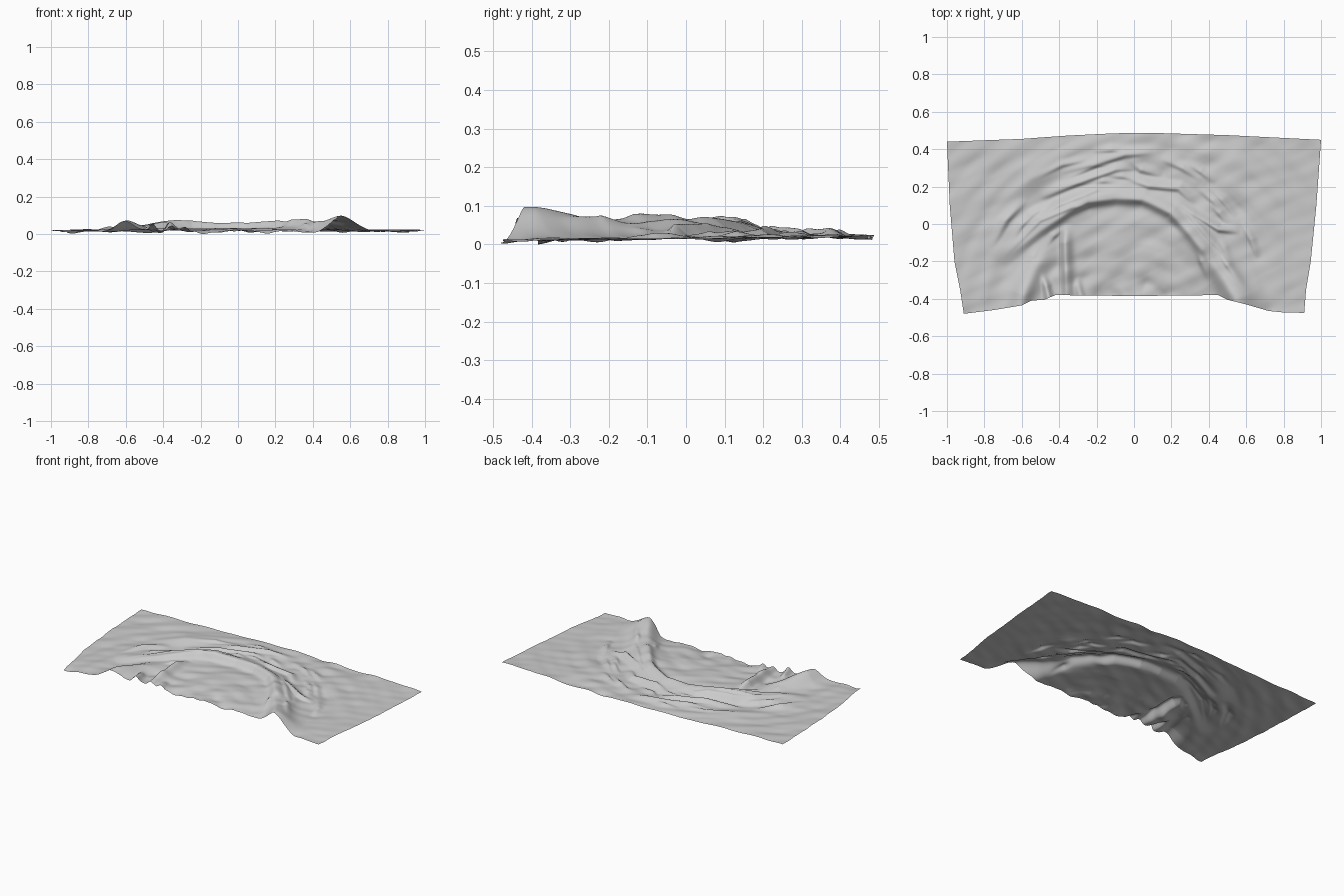
import bpy, bmesh, math, random
from mathutils import Vector, noise

default = bpy.data.objects.get("Cube")
if default:
    bpy.data.objects.remove(default)

random.seed(4)
COLS, ROWS = 260, 130

# Outline of the sheet: back and front give y along x, left and right give x along y
BACK = [(-1, .44), (-.6, .455), (-.35, .473), (-.1, .485), (.1, .487), (.5, .475), (1, .45)]
FRONT = [(-.91, -.48), (-.75, -.46), (-.6, -.435), (-.55, -.41), (-.48, -.405), (-.42, -.38), (0, -.385),
         (.45, -.38), (.5, -.405), (.6, -.43), (.72, -.465), (.8, -.473), (.91, -.475)]
LEFT = [(-.48, -.91), (-.35, -.93), (-.2, -.96), (.1, -.985), (.44, -1)]
RIGHT = [(-.475, .91), (-.35, .92), (-.2, .945), (.1, .975), (.45, 1)]

# Each fold: inner half width, outer half width, then crest points (x, y, height)
ARCH = [
    (.028, .06, [(-.73, -.21, 0), (-.5, -.03, .03), (-.35, .07, .045), (-.25, .12, .055), (-.1, .14, .038),
                 (.05, .135, .036), (.2, .06, .04), (.29, -.04, .04), (.36, -.13, .04)]),
    (.055, .1, [(.56, -.5, .078), (.55, -.4, .08), (.48, -.28, .06), (.4, -.18, .048), (.31, -.05, .03)]),
    (.05, .06, [(-.62, -.48, .052), (-.59, -.38, .052), (-.52, -.22, .03), (-.42, -.05, 0)]),
]
LEFT_PLEATS = [
    (.035, .02, [(-.36, -.4, .02), (-.365, -.25, .042), (-.37, -.1, .04), (-.36, 0, 0)]),
    (.02, .02, [(-.45, -.42, .035), (-.47, -.33, .03), (-.5, -.25, 0)]),
    (.02, .025, [(-.28, -.4, .025), (-.3, -.33, .015), (-.31, -.28, 0)]),
    (.012, .03, [(-.72, -.2, 0), (-.5, .02, .024), (-.33, .09, .03), (-.2, .1, 0)]),
    (.012, .03, [(-.62, -.03, 0), (-.4, .1, .028), (-.2, .18, .022), (-.1, .18, 0)]),
]
RIGHT_PLEATS = [
    (.012, .03, [(.57, -.04, 0), (.45, -.03, .028), (.32, .05, .028), (.15, .17, 0)]),
    (.012, .03, [(.55, -.22, 0), (.42, -.1, .028), (.3, .04, .024), (.2, .12, 0)]),
    (.015, .02, [(.4, -.3, 0), (.36, -.2, .03), (.33, -.12, 0)]),
    (.02, .03, [(.62, -.38, 0), (.5, -.22, .045), (.42, -.1, 0)]),
]
BACK_WRINKLES = [
    (.015, .03, [(-.4, .22, 0), (-.2, .32, .018), (-.05, .37, .018), (.1, .385, 0)]),
    (.015, .03, [(-.5, .14, 0), (-.3, .22, .022), (-.1, .29, .018), (.02, .3, 0)]),
    (.015, .03, [(-.03, .34, 0), (.04, .29, .018), (.15, .26, 0)]),
    (.015, .03, [(-.05, .25, 0), (.08, .2, .024), (.24, .19, .018), (.33, .1, 0)]),
    (.03, .04, [(-.75, .1, 0), (-.55, .25, .01), (-.3, .38, 0)]),
]
FOLDS = ARCH + LEFT_PLEATS + RIGHT_PLEATS + BACK_WRINKLES

# Faint wrinkles that follow the arch around the hollow
for i in range(26):
    a = random.uniform(.3, 2.8)
    r = random.uniform(.8, 1.4)
    length = random.uniform(.12, .25)
    crest = [(-.02 + r * .6 * math.cos(a + s), -.35 + (r + s * .2) * .56 * math.sin(a + s), h)
             for s, h in ((-length, 0), (0, .014), (length, 0))]
    FOLDS.append((.013, .025, crest))


def along(curve, t):
    """Interpolate a boundary curve."""
    if t <= curve[0][0]:
        return curve[0][1]
    for (a, u), (b, v) in zip(curve, curve[1:]):
        if t <= b:
            return u + (v - u) * (t - a) / (b - a)
    return curve[-1][1]


def fold_height(x, y, inner, outer, crest):
    """Height of one fold, steeper on the side that faces the hollow."""
    reach = 3 * max(inner, outer)
    if not (min(p[0] for p in crest) - reach < x < max(p[0] for p in crest) + reach and
            min(p[1] for p in crest) - reach < y < max(p[1] for p in crest) + reach):
        return 0
    best, height, px, py = 9, 0, 0, 0
    for (ax, ay, ah), (bx, by, bh) in zip(crest, crest[1:]):
        dx, dy = bx - ax, by - ay
        t = ((x - ax) * dx + (y - ay) * dy) / (dx * dx + dy * dy)
        t = min(1, max(0, t))
        qx, qy = ax + t * dx, ay + t * dy
        d = math.hypot(x - qx, y - qy)
        if d < best:
            best, px, py = d, qx, qy
            height = ah + (bh - ah) * t
    # The hollow lies around the middle of the front edge
    facing = ((x - px) * (0 - px) + (y - py) * (-.3 - py)) / max(best * math.hypot(px, py + .3), 1e-6)
    width = outer + (inner - outer) * (facing + 1) / 2
    return height * math.exp(-(best / width) ** 2)


def ripple(x, y):
    """Soft cloth unevenness, stretched along the fan of the folds."""
    angle = math.atan2(y + .5, x)
    radius = math.hypot(x, y + .5)
    fine = noise.noise(Vector((angle * 2.5, radius * 13, 1)))
    broad = noise.noise(Vector((x * 3, y * 4, 5)))
    slant = noise.noise(Vector(((x + y) * 4, (y - x * .5) * 13, 9)))
    return .007 * fine + .006 * broad + .006 * slant


def surface(x, y):
    total = sum(fold_height(x, y, *f) ** 2 for f in FOLDS)
    calm = min(1, max(.45, 1.4 - abs(x)))
    hollow = .01 * math.exp(-((x - .03) / .32) ** 4 - ((y + .08) / .2) ** 4)
    # The rim of the sheet rests a little higher at the back than at the front
    return .019 + .008 * y + math.sqrt(total) + hollow + calm * ripple(x, y)


# Cloth sheet: a grid stretched to the outline and raised into folds
bm = bmesh.new()
grid = []
for j in range(ROWS + 1):
    v = j / ROWS
    row = []
    for i in range(COLS + 1):
        u = i / COLS
        x, y = -1 + 2 * u, -.48 + .95 * v
        for step in range(4):
            low, high = along(FRONT, x), along(BACK, x)
            y = low + (high - low) * v
            side_a, side_b = along(LEFT, y), along(RIGHT, y)
            x = side_a + (side_b - side_a) * u
        row.append(bm.verts.new((x, y, surface(x, y))))
    grid.append(row)
for a, b in zip(grid, grid[1:]):
    for i in range(COLS):
        bm.faces.new((a[i], a[i + 1], b[i + 1], b[i]))

# Rest the lowest dip just on the ground, keeping the rim lifted
lowest = min(p.co.z for p in bm.verts)
for p in bm.verts:
    p.co.z -= lowest * math.exp(-(p.co.z - lowest) / .006)
for f in bm.faces:
    f.smooth = True

mesh = bpy.data.meshes.new("cloth_sheet")
bm.to_mesh(mesh)
bm.free()
sheet = bpy.data.objects.new("cloth_sheet", mesh)
bpy.context.collection.objects.link(sheet)

# Plain grey fabric
fabric = bpy.data.materials.new("light_grey_fabric")
fabric.use_nodes = True
grey = (.6, .6, .6, 1)
fabric.diffuse_color = grey
fabric.node_tree.nodes["Principled BSDF"].inputs["Base Color"].default_value = grey
mesh.materials.append(fabric)
